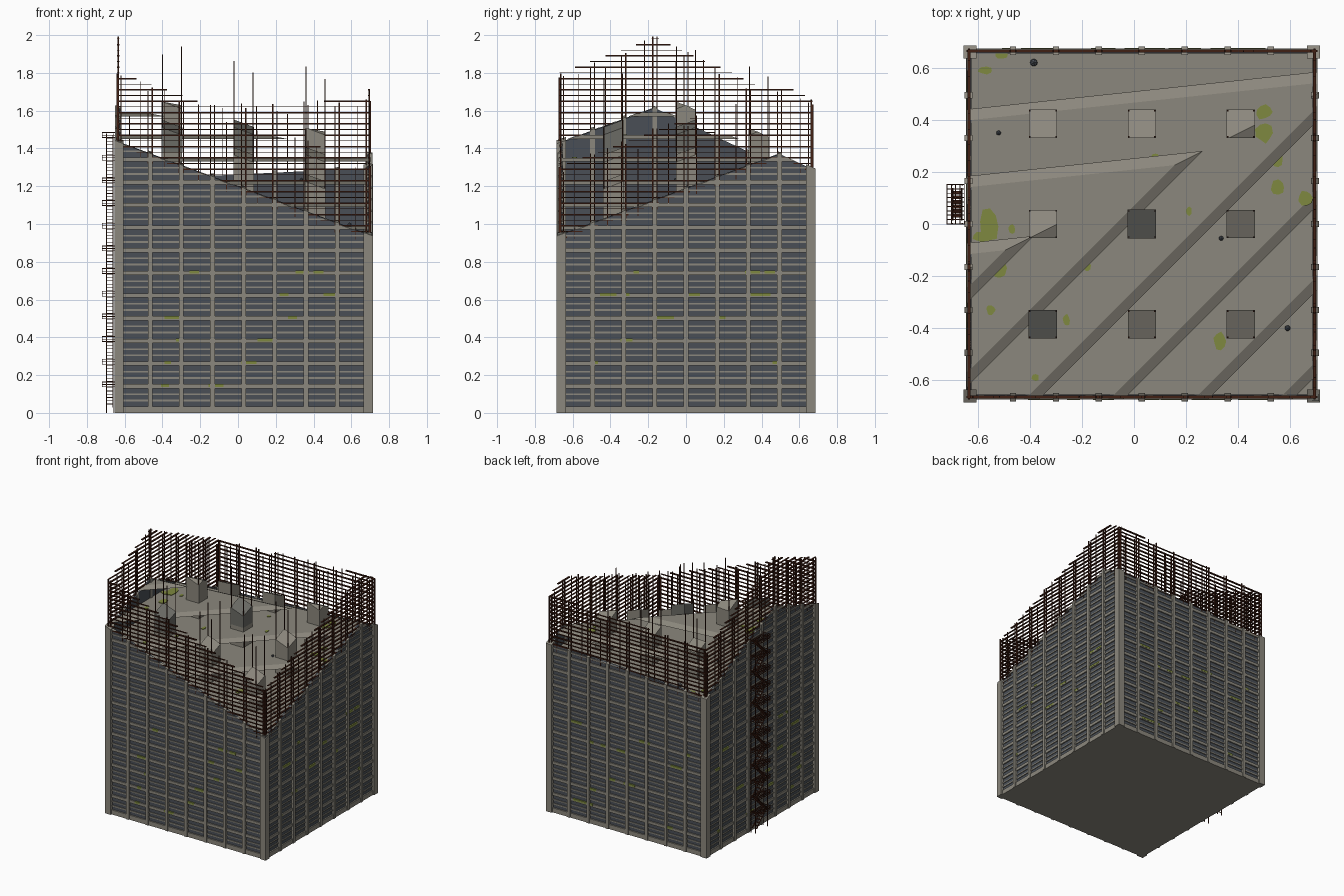
import bpy, bmesh, math, random
from mathutils import Vector, Matrix

if "Cube" in bpy.data.objects:
    bpy.data.objects.remove(bpy.data.objects["Cube"])
random.seed(4)

CX = 0.03             # centre of the tower in x
FLOOR, FIRST = 0.12, 0.15
RISE = 0.38           # how far bare rebar rises above the broken edge
PLANES = [(Vector((.71, -.68, .93)), Vector((.37, -.37, 1))),
          (Vector((-.65, -.16, 1.61)), Vector((-.05, .467, 1)))]
PIERS = [0.165 * k for k in range(-3, 4)]


def material(name, col):
    m = bpy.data.materials.new(name)
    m.diffuse_color = (*col, 1)
    m.use_nodes = True
    m.node_tree.nodes["Principled BSDF"].inputs["Base Color"].default_value = m.diffuse_color
    return m


CONCRETE = material("concrete", (.26, .245, .205))
GLASS = material("dark panel", (.068, .078, .094))
RUST = material("rusty steel", (.052, .014, .007))
MOSS = material("moss", (.21, .25, .05))
GREY = material("broken grey", (.145, .145, .13))


def height(x, y):
    return min(p.z - (n.x * (x - p.x) + n.y * (y - p.y)) for p, n in PLANES)


def floor_top(x, y):
    return FIRST + FLOOR * math.floor((height(x, y) - FIRST) / FLOOR)


def box(bm, x0, x1, y0, y1, z0, z1):
    m = Matrix.Translation(((x0 + x1) / 2, (y0 + y1) / 2, (z0 + z1) / 2))
    m = m @ Matrix.Diagonal((abs(x1 - x0), abs(y1 - y0), abs(z1 - z0), 1))
    bmesh.ops.create_cube(bm, size=1, matrix=m)


def broken_box(bm, x0, x1, y0, y1, z0, z1, lift=0):
    """Box cut off by the slanted collapse planes."""
    t = bmesh.new()
    box(t, x0, x1, y0, y1, z0, z1)
    for p, n in PLANES:
        if not t.verts:
            break
        bmesh.ops.bisect_plane(t, geom=t.verts[:] + t.edges[:] + t.faces[:], dist=1e-5,
                               plane_co=p + Vector((0, 0, lift)), plane_no=n, clear_outer=True)
        if t.edges:
            bmesh.ops.holes_fill(t, edges=t.edges[:], sides=0)
    if t.faces:
        me = bpy.data.meshes.new("tmp")
        t.to_mesh(me)
        bm.from_mesh(me)
        bpy.data.meshes.remove(me)
    t.free()


def on_side(side, s0, s1, d0, d1):
    """x/y range of a strip along one of the four facades."""
    return [(CX + s0, CX + s1, -d1, -d0), (CX + d0, CX + d1, s0, s1),
            (CX + s0, CX + s1, d0, d1), (CX - d1, CX - d0, s0, s1)][side]


def rod(bm, a, b, r):
    """Thin square bar between two points."""
    a, b = Vector(a), Vector(b)
    d = b - a
    m = Matrix.Translation((a + b) / 2) @ d.to_track_quat('Z', 'Y').to_matrix().to_4x4()
    bmesh.ops.create_cube(bm, size=1, matrix=m @ Matrix.Diagonal((2 * r, 2 * r, d.length, 1)))


def finish(bm, name, mat):
    bmesh.ops.recalc_face_normals(bm, faces=bm.faces[:])
    me = bpy.data.meshes.new(name)
    bm.to_mesh(me)
    bm.free()
    me.materials.append(mat)
    ob = bpy.data.objects.new(name, me)
    bpy.context.collection.objects.link(ob)
    return ob


# Floor slabs
bm = bmesh.new()
box(bm, CX - .675, CX + .675, -.675, .675, 0, .035)
for k in range(13):
    z = FIRST + FLOOR * k
    broken_box(bm, CX - .66, CX + .66, -.66, .66, z - .02, z)
finish(bm, "floor_slabs", CONCRETE)

# Dark window panels
bm = bmesh.new()
for side in range(4):
    broken_box(bm, *on_side(side, -.665, .665, .655, .665), .02, 1.8)
finish(bm, "window_panels", GLASS)

# Facade bands and sills
bm = bmesh.new()
for side in range(4):
    for k in range(-1, 13):
        z = FIRST + FLOOR * k
        for lo, hi, d in ((-.02, .002, .674), (.03, .04, .671), (.064, .072, .671)):
            if z + lo > 0:
                broken_box(bm, *on_side(side, -.67, .67, .656, d), z + lo, z + hi)
finish(bm, "facade_bands", CONCRETE)

# Piers and corner columns
bm = bmesh.new()
for side in range(4):
    for s in PIERS:
        broken_box(bm, *on_side(side, s - .012, s + .012, .65, .681), 0, 1.8, .01)
for sx in (-1, 1):
    for sy in (-1, 1):
        x, y = CX + sx * .66, sy * .66
        broken_box(bm, x - .025, x + .025, y - .025, y + .025, 0, 1.8, .01)
finish(bm, "piers", CONCRETE)

# Interior columns with their rebar
bm, caps, bars = bmesh.new(), bmesh.new(), bmesh.new()
for x in (-.35, .03, .41):
    for y in (-.385, 0, .385):
        flat = (x, y) in ((.03, 0), (-.35, -.385))
        broken_box(bm, x - .054, x + .054, y - .054, y + .054, 0, 1.9, .075)
        if flat:
            broken_box(caps, x - .055, x + .055, y - .055, y + .055, height(x, y) - .05, 1.9, .08)
        for i in (-.05, .05):
            for j in (-.05, .05):
                h = height(x + i, y + j)
                rod(bars, (x + i, y + j, h - .1),
                    (x + i, y + j, h + RISE + random.uniform(-.06, .03)), .0025)
finish(bm, "inner_columns", CONCRETE)
box(caps, CX + .637, CX + .68, -.68, -.637, .9, .955)
finish(caps, "broken_column_caps", GREY)
finish(bars, "column_rebar", RUST)

# Perimeter rebar cage
bm = bmesh.new()
N = 66
for side in range(4):
    def edge_h(s):
        r = on_side(side, s, s, .664, .664)
        return height(r[0], r[2])
    # horizontal bars: only the stretch between broken edge and cage top
    for k in range(60):
        z = .93 + .03 * k
        heavy = k % 2 == 0
        t = .004 if heavy else .0018
        start = None
        for i in range(N + 1):
            s = -.67 + 1.34 * i / N
            inside = edge_h(s) - .02 < z < edge_h(s) + RISE - .01
            if inside and start is None:
                start = s
            if start is not None and (not inside or i == N):
                if s - start > .03:
                    box(bm, *on_side(side, start, s, .658, .670), z - t, z + t)
                start = None
    # vertical bars in pairs at piers, singles in the bays
    for s in PIERS + [-.66, .66]:
        for o in (-.011, .011):
            e = edge_h(s)
            box(bm, *on_side(side, s + o - .003, s + o + .003, .66, .668),
                e - .05, e + RISE - random.uniform(0, .05) * (s != PIERS[2]))
    for i in range(8):
        s = -.577 + .165 * i + random.uniform(-.03, .03)
        e = edge_h(s)
        box(bm, *on_side(side, s - .002, s + .002, .661, .667),
            e - .05, e + RISE - random.uniform(0, .08))
finish(bm, "rebar_cage", RUST)

# Fire escape on the left side
bm = bmesh.new()
X0, X1, Y0, Y1 = -.718, -.652, 0, .152
for k in range(12):
    z = FIRST + FLOOR * k
    for i in range(5):                       # grating
        x = X0 + (X1 - X0) * i / 4
        rod(bm, (x, Y0, z), (x, Y1, z), .0018)
    for i in range(10):
        y = Y0 + (Y1 - Y0) * i / 9
        rod(bm, (X0, y, z), (X1, y, z), .0018)
    for h in (-.012, .014):                  # railings
        for y in (Y0, Y1):
            rod(bm, (X0, y, z + h), (X1, y, z + h), .002)
        rod(bm, (X0, Y0, z + h), (X0, Y1, z + h), .002)
    for i in range(5):
        y = Y0 + (Y1 - Y0) * i / 4
        rod(bm, (X0, y, z - .014), (X0, y, z + .016), .0018)
    ya, yb = (Y0 + .015, Y1 - .015) if k % 2 else (Y1 - .015, Y0 + .015)
    for x in (-.697, -.662):                 # stair stringers
        rod(bm, (x, ya, z - FLOOR), (x, yb, z), .003)
    for i in range(1, 7):                    # treads
        f = i / 7
        y = ya + (yb - ya) * f
        box(bm, -.697, -.662, y - .007, y + .007, z - FLOOR * (1 - f) - .0015, z - FLOOR * (1 - f) + .0015)
for x in (-.697, -.66):
    for y in (Y0 + .002, Y1 - .002):
        rod(bm, (x, y, 0), (x, y, 1.48), .0022)
finish(bm, "fire_escape", RUST)


# Moss patches and rubble on the exposed floors
def blob(bm, x, y, rx, ry, thick):
    pts = []
    z = floor_top(x, y) + thick
    for i in range(9):
        a = math.tau * i / 9
        r = random.uniform(.75, 1.1)
        pts.append(bm.verts.new((x + rx * r * math.cos(a), y + ry * r * math.sin(a), z)))
    f = bm.faces.new(pts)
    g = bmesh.ops.extrude_face_region(bm, geom=[f])
    bmesh.ops.translate(bm, vec=(0, 0, -thick), verts=[v for v in g["geom"] if isinstance(v, bmesh.types.BMVert)])


bm = bmesh.new()
for x, y, rx, ry in ((-.56, -.01, .04, .07), (-.59, -.05, .03, .02), (-.52, -.17, .03, .04),
                     (-.55, -.33, .02, .02), (.5, .43, .035, .03), (.5, .35, .035, .04),
                     (.55, .25, .025, .04), (.55, .14, .03, .03), (.66, .1, .03, .03),
                     (.33, -.45, .025, .035), (-.26, -.37, .015, .025), (-.38, -.59, .015, .015),
                     (.08, .26, .017, .012), (-.51, .65, .025, .015), (-.57, .59, .03, .015),
                     (.21, .05, .012, .017), (-.47, -.02, .015, .02), (-.18, -.16, .015, .02)):
    blob(bm, x, y, rx, ry, .004)
# moss streaks along facade bands
for side in range(4):
    for i in range(14):
        s, k = random.uniform(-.58, .5), random.randrange(0, 6)
        z = FIRST + FLOOR * k
        box(bm, *on_side(side, s, s + random.uniform(.03, .1), .66, .6755), z - .012, z + .0035)
finish(bm, "moss", MOSS)

bm = bmesh.new()
for x, y, r in ((-.385, .62, .016), (.335, -.055, .01), (.59, -.4, .012), (-.52, .35, .01)):
    z = floor_top(x, y)
    bmesh.ops.create_icosphere(bm, subdivisions=1, radius=r, matrix=Matrix.Translation((x, y, z + r * .5)))
finish(bm, "rubble", GLASS)
